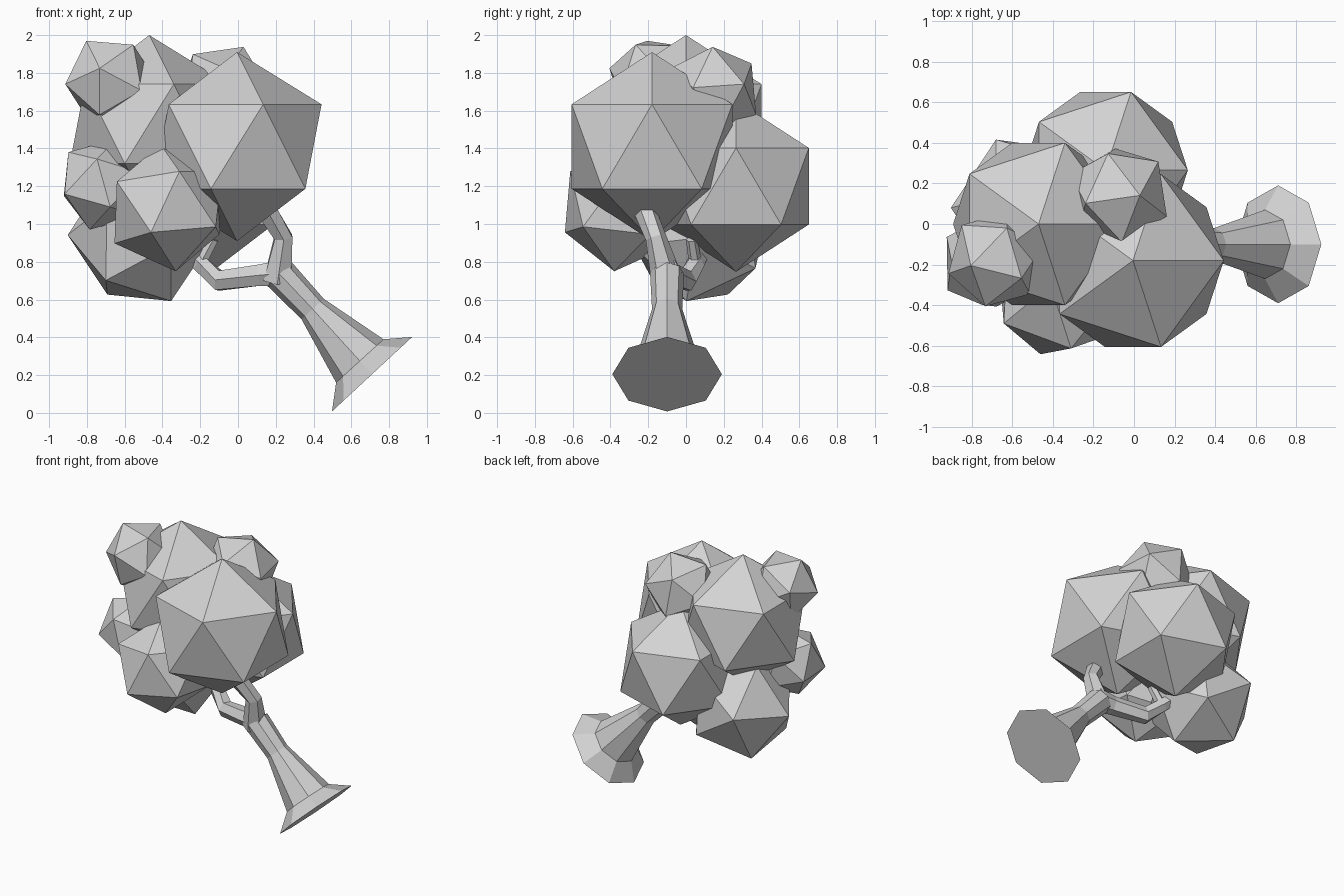
import bpy
import bmesh
from math import cos, sin, pi
from mathutils import Matrix, Vector

cube = bpy.data.objects.get("Cube")
if cube:
    bpy.data.objects.remove(cube)

grey = bpy.data.materials.new("plain_grey")
grey.use_nodes = True
GREY = (0.65, 0.65, 0.65, 1)
grey.diffuse_color = GREY
grey.node_tree.nodes["Principled BSDF"].inputs["Base Color"].default_value = GREY


def finish(name, bm):
    bmesh.ops.recalc_face_normals(bm, faces=bm.faces)
    mesh = bpy.data.meshes.new(name)
    bm.to_mesh(mesh)
    bm.free()
    mesh.materials.append(grey)
    obj = bpy.data.objects.new(name, mesh)
    bpy.context.collection.objects.link(obj)
    return obj


def foliage(name, centre, radius, up=(0, 0, 1), toward=(1, 0, 0)):
    """Icosahedron with one corner along 'up' and a neighbour leaning 'toward'."""
    z = Vector(up).normalized()
    x = Vector(toward)
    x = (x - z * x.dot(z)).normalized()
    turn = Matrix((x, z.cross(x), z)).transposed().to_4x4()
    bm = bmesh.new()
    bmesh.ops.create_icosphere(bm, subdivisions=1, radius=radius,
                               matrix=Matrix.Translation(centre) @ turn)
    finish(name, bm)


def limb(name, path, sides):
    """Tapered faceted tube through (x, y, z, radius) stations."""
    bm = bmesh.new()
    pts = [Vector(p[:3]) for p in path]
    rings = []
    for i, p in enumerate(pts):
        t = (pts[min(i + 1, len(pts) - 1)] - pts[max(i - 1, 0)]).normalized()
        u = Vector((0, 1, 0))
        u = (u - t * u.dot(t)).normalized()
        v = t.cross(u)
        rings.append([bm.verts.new(p + path[i][3] * (u * cos(a) + v * sin(a)))
                      for a in (2 * pi * k / sides for k in range(sides))])
    for a, b in zip(rings, rings[1:]):
        for k in range(sides):
            n = (k + 1) % sides
            bm.faces.new((a[k], a[n], b[n], b[k]))
    bm.faces.new(rings[0])
    bm.faces.new(rings[-1])
    finish(name, bm)


# Leaning trunk with flared foot
limb("trunk", [(.71, -.1, .205, .29), (.645, -.1, .275, .17),
               (.395, -.1, .55, .08), (.22, -.1, .735, .09)], 8)

# Branches
limb("upper_branch", [(.21, -.1, .7, .085), (.24, -.16, .93, .055),
                      (.165, -.21, 1.05, .06), (.05, -.22, 1.2, .05)], 6)
limb("side_branch", [(.24, -.1, .74, .08), (.12, -.08, .73, .065),
                     (-.1, 0, .7, .06), (-.2, .05, .79, .05),
                     (-.3, .09, .88, .045)], 6)
limb("twig", [(-.2, .05, .79, .035), (-.13, .03, .92, .03)], 6)

# Upright foliage clumps
foliage("foliage_front_large", (-.005, -.18, 1.41), .5)
foliage("foliage_top_large", (-.47, 0, 1.53), .47)
foliage("foliage_back_large", (-.14, .265, 1.2), .453)

# Turned foliage clumps
foliage("foliage_front_low", (-.37, -.34, 1.085), .34,
        (-.04, .04, .335), (.06, -.28, .215))
foliage("foliage_back_low", (-.517, .07, .934), .385,
        (-.173, .15, -.304), (.167, -.07, -.344))
foliage("foliage_top_small", (-.68, -.175, 1.76), .245,
        (.13, -.095, .195), (-.13, -.025, .2))
foliage("foliage_back_small", (-.076, .141, 1.70), .26,
        (.106, 0, .24), (-.054, .21, .15))
foliage("foliage_side_small", (-.715, -.19, 1.21), .25,
        (-.075, -.01, -.255), (-.205, -.14, -.04))
